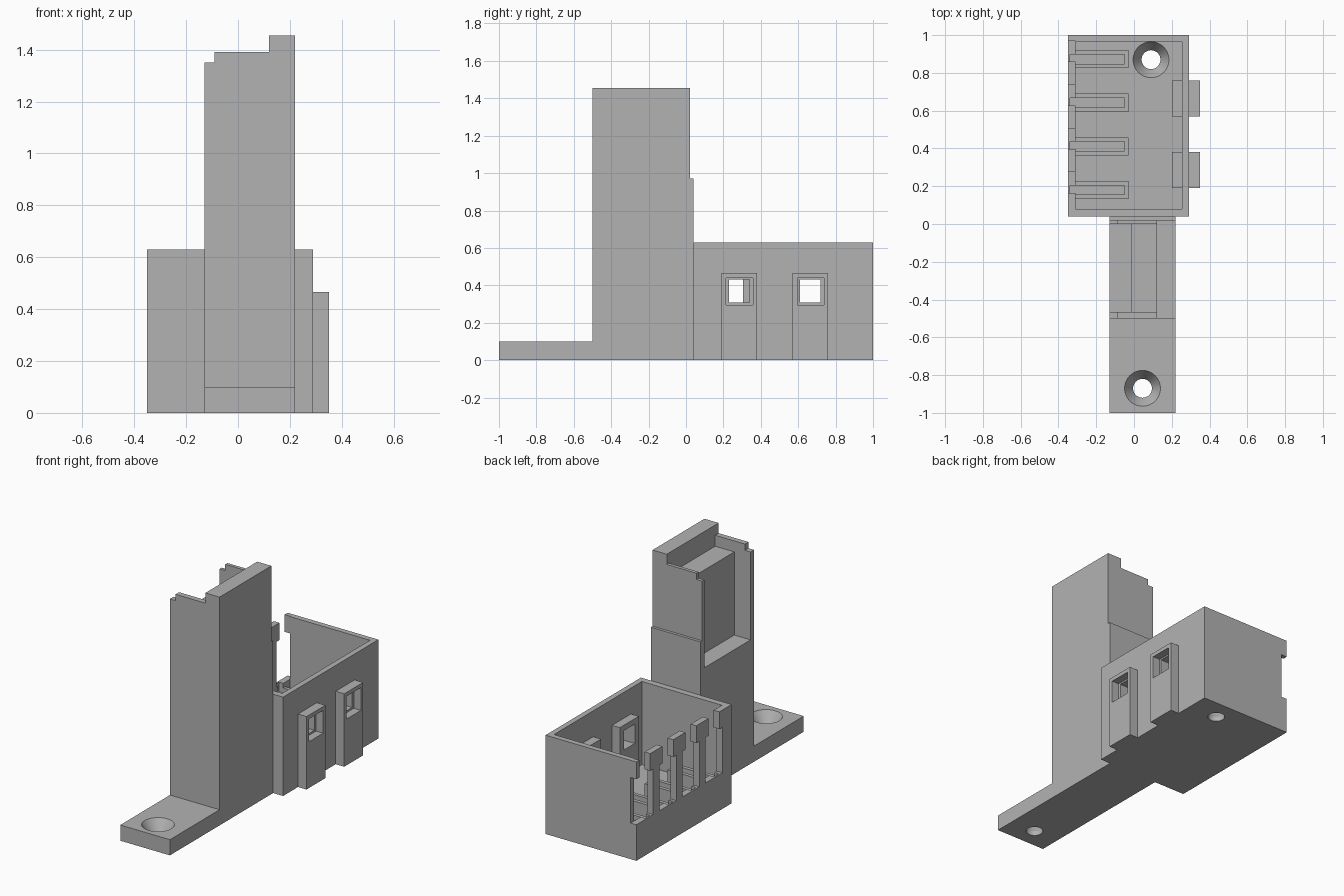
import bpy, bmesh, math
from mathutils import Matrix

old = bpy.data.objects.get("Cube")
if old:
    bpy.data.objects.remove(old, do_unlink=True)

grey = bpy.data.materials.new("plain_grey")
grey.use_nodes = True
grey.diffuse_color = (0.45, 0.45, 0.45, 1)
grey.node_tree.nodes["Principled BSDF"].inputs["Base Color"].default_value = (0.45, 0.45, 0.45, 1)


def finish(name, bm):
    bmesh.ops.recalc_face_normals(bm, faces=bm.faces)
    mesh = bpy.data.meshes.new(name)
    bm.to_mesh(mesh)
    bm.free()
    mesh.materials.append(grey)
    obj = bpy.data.objects.new(name, mesh)
    bpy.context.collection.objects.link(obj)
    return obj


def box(name, x, y, z):
    """Box spanning the given (low, high) ranges."""
    bm = bmesh.new()
    size = [b - a for a, b in (x, y, z)]
    mid = [(a + b) / 2 for a, b in (x, y, z)]
    bmesh.ops.create_cube(bm, size=1, matrix=Matrix.Translation(mid) @ Matrix.Diagonal((*size, 1)))
    return finish(name, bm)


def countersink(cx, cy):
    """Turned cutter for a screw hole with a flared top."""
    bm = bmesh.new()
    rings = []
    for r, z in ((0.05, -0.1), (0.05, 0.03), (0.095, 0.1), (0.095, 0.2)):
        rings.append([bm.verts.new((cx + r * math.cos(t * math.tau / 48),
                                    cy + r * math.sin(t * math.tau / 48), z)) for t in range(48)])
    for low, high in zip(rings, rings[1:]):
        for i in range(48):
            j = (i + 1) % 48
            bm.faces.new((low[i], low[j], high[j], high[i]))
    bm.faces.new(rings[0])
    bm.faces.new(rings[-1])
    return finish("screw_hole_cutter", bm)


def combine(target, tool, operation="DIFFERENCE"):
    tool.hide_render = True
    mod = target.modifiers.new("combine", "BOOLEAN")
    mod.operation, mod.solver, mod.object = operation, "EXACT", tool
    bpy.context.view_layer.objects.active = target
    bpy.ops.object.modifier_apply(modifier=mod.name)
    bpy.data.objects.remove(tool, do_unlink=True)


def cut(target, x, y, z):
    combine(target, box("cutter", x, y, z))


# Open-topped housing
housing = box("housing", (-0.35, 0.29), (0.04, 1), (0, 0.63))
cut(housing, (-0.31, 0.255), (0.08, 0.965), (0.1, 0.8))

# Window blocks through the left wall
for y in (0.19, 0.57):
    combine(housing, box("window_block", (0.2, 0.35), (y, y + 0.19), (0, 0.465)), "UNION")
    cut(housing, (0.3, 0.4), (y + 0.025, y + 0.168), (0.295, 0.44))
    cut(housing, (0.15, 0.4), (y + 0.04, y + 0.15), (0.307, 0.43))

# Four cable slots in the right wall, wider below, each with a channelled floor rail
for i in range(4):
    top = 0.97 - 0.232 * i
    rail = 0.873 - 0.231 * i
    lower_end = top + (0.05 if i == 0 else 0.03)
    cut(housing, (-0.4, -0.31), (top - 0.14, lower_end), (0.23, 0.52))
    cut(housing, (-0.4, -0.31), (top - 0.11, top), (0.5, 0.7))
    combine(housing, box("rail", (-0.32, -0.03), (rail - 0.048, rail + 0.048), (0.08, 0.2)), "UNION")
    cut(housing, (-0.34, -0.05), (rail - 0.025, rail + 0.025), (0.14, 0.3))

combine(housing, countersink(0.09, 0.87))

# Tower with stepped top and a pocket opening to the right
tower = box("tower", (-0.13, 0.22), (-0.5, 0.022), (0, 1.455))
cut(tower, (-0.2, 0.12), (-0.6, 0.1), (1.39, 1.6))
cut(tower, (-0.2, -0.09), (-0.6, 0.1), (1.35, 1.6))
cut(tower, (-0.2, 0.12), (-0.465, 0), (1.32, 1.6))
cut(tower, (-0.2, -0.015), (-0.465, 0), (0.79, 1.6))

# Thicker lower back of the tower, and the front mounting foot
combine(tower, box("tower_back", (-0.13, 0.22), (-0.1, 0.04), (0, 0.97)), "UNION")
cut(tower, (-0.2, -0.015), (-0.465, 0), (0.79, 1.6))
combine(tower, box("foot", (-0.13, 0.22), (-1, -0.45), (0, 0.1)), "UNION")
combine(tower, countersink(0.045, -0.87))

# Crisp flat faces with rounded screw holes
for obj in (housing, tower):
    bpy.ops.object.select_all(action="DESELECT")
    obj.select_set(True)
    bpy.context.view_layer.objects.active = obj
    bpy.ops.object.shade_smooth_by_angle(angle=math.radians(25))
